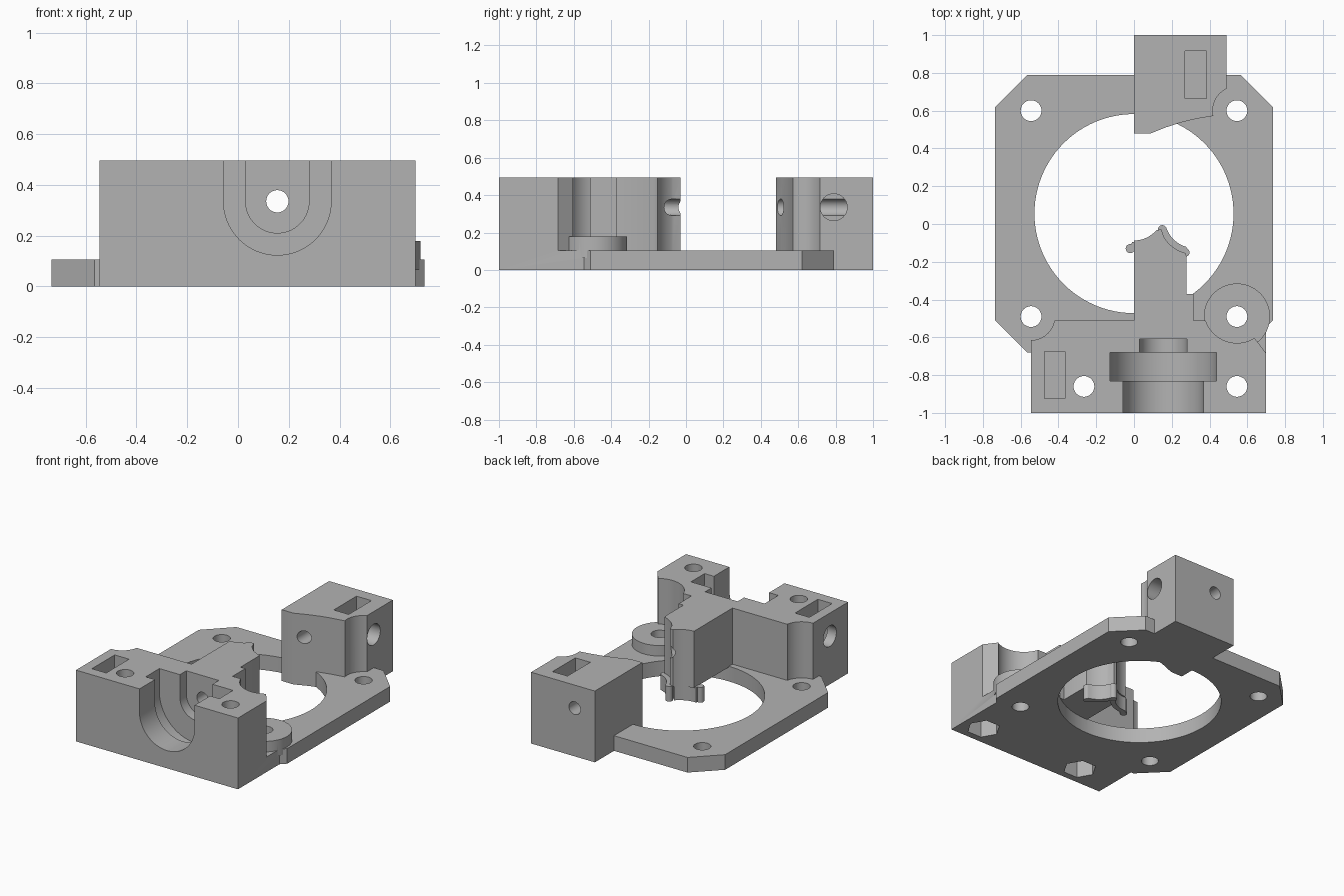
import bpy, bmesh
from math import sin, cos, pi, radians

cube = bpy.data.objects.get("Cube")
if cube:
    bpy.data.objects.remove(cube, do_unlink=True)

grey = bpy.data.materials.new("plain_grey")
grey.use_nodes = True
colour = (0.45, 0.45, 0.45, 1)
grey.diffuse_color = colour
grey.node_tree.nodes["Principled BSDF"].inputs["Base Color"].default_value = colour

TOP, DECK = 0.495, 0.105      # block height, plate thickness
AX, AZ = 0.155, 0.335         # shaft bore axis


def arc(cx, cy, r, a0=0, a1=360, n=64):
    """Points along an arc; a full circle leaves out its repeated end."""
    count = n if abs(a1 - a0) == 360 else n + 1
    angles = [radians(a0 + (a1 - a0) * i / n) for i in range(count)]
    return [(cx + r * cos(a), cy + r * sin(a)) for a in angles]


def rect(x0, x1, y0, y1):
    return [(x0, y0), (x1, y0), (x1, y1), (x0, y1)]


def prism(name, pts, lo, hi, axis="z"):
    """Extrude a flat outline along one axis."""
    place = {"z": lambda a, b, c: (a, b, c),
             "y": lambda a, b, c: (a, c, b),
             "x": lambda a, b, c: (c, a, b)}[axis]
    bm = bmesh.new()
    ends = [[bm.verts.new(place(a, b, c)) for a, b in pts] for c in (lo, hi)]
    bm.faces.new(ends[0])
    bm.faces.new(ends[1])
    n = len(pts)
    for i in range(n):
        j = (i + 1) % n
        bm.faces.new((ends[0][i], ends[0][j], ends[1][j], ends[1][i]))
    bmesh.ops.recalc_face_normals(bm, faces=bm.faces)
    mesh = bpy.data.meshes.new(name)
    bm.to_mesh(mesh)
    bm.free()
    mesh.materials.append(grey)
    obj = bpy.data.objects.new(name, mesh)
    bpy.context.collection.objects.link(obj)
    return obj


def combine(target, other, operation):
    mod = target.modifiers.new("combine", "BOOLEAN")
    mod.operation, mod.solver, mod.object = operation, "EXACT", other
    bpy.context.view_layer.objects.active = target
    bpy.ops.object.modifier_apply(modifier=mod.name)
    bpy.data.objects.remove(other, do_unlink=True)


def cut(target, pts, lo, hi, axis="z"):
    combine(target, prism("cutter", pts, lo, hi, axis), "DIFFERENCE")


# Base plate: chamfered square with a large round opening
plate = prism("mount_body", [
    (-0.565, 0.79), (0.565, 0.79), (0.735, 0.62), (0.735, -0.51),
    (0.565, -0.68), (-0.565, -0.68), (-0.735, -0.51), (-0.735, 0.62)], 0, DECK)
cut(plate, arc(0, 0.055, 0.527, n=96), -0.1, 0.3)

# Front block: clearances round the plate screws, chamfered rear corner
front = prism("front_block", rect(-0.545, 0.70, -1, -0.51), 0, TOP)
cut(front, arc(-0.545, -0.49, 0.125), DECK, 1)
cut(front, arc(0.545, -0.455, 0.175), DECK, 1)
cut(front, [(0.62, -0.58), (0.70, -0.685), (0.9, -0.685), (0.9, -0.4), (0.62, -0.4)],
    DECK, 1)

# Shaft support arm, widened at its root, with two scoops at its tip
arm = prism("support_arm", [
    (0, -0.55), (0.315, -0.55), (0.315, -0.37), (0.278, -0.37), (0.278, -0.17)]
    + arc(0.32, 0.03, 0.19, 255, 212, 16)
    + [(0.145, -0.03)]
    + arc(0, 0.07, 0.157, 320, 270, 16), DECK - 0.005, TOP)

# Rear block: scoop round the plate screw and a sweeping inner face
rear = prism("rear_block", [
    (0, 1), (0.49, 1), (0.49, 0.50), (0.42, 0.572), (0.33, 0.557),
    (0.25, 0.538), (0.17, 0.512), (0.09, 0.48), (0, 0.48)], 0, TOP)
cut(rear, arc(0.545, 0.60, 0.128), DECK, 1)

# Raised washer on the plate
washer = prism("screw_washer", arc(0.545, -0.49, 0.175), DECK - 0.04, 0.178)

for part in (front, arm, rear, washer):
    combine(plate, part, "UNION")


# Stepped bearing seats, open at the top, and the shaft bore
def seat(r, y0, y1):
    cut(plate, arc(AX, AZ, r, 180, 360, 40) + [(AX + r, 1), (AX - r, 1)], y0, y1, "y")


seat(0.212, -1.1, -0.80)
seat(0.283, -0.83, -0.68)
seat(0.125, -0.70, -0.61)
cut(plate, arc(AX, AZ, 0.044, n=32), -0.9, 1.1, "y")

# Plate screw holes
for x in (-0.545, 0.545):
    for y in (-0.49, 0.60):
        cut(plate, arc(x, y, 0.055, n=32), -0.1, 0.3)

# Front block screw holes with hexagonal nut pockets underneath
for x in (-0.265, 0.545):
    cut(plate, arc(x, -0.86, 0.055, n=32), -0.1, 1)
    cut(plate, arc(x, -0.86, 0.108, n=6), -0.1, 0.12)

# Nut slots and the side bolt holes that meet them
for x0, x1, y, a, b in ((-0.475, -0.365, -0.80, -0.7, -0.25),
                        (0.27, 0.385, 0.79, 0.15, 0.7)):
    cut(plate, rect(x0, x1, y - 0.125, y + 0.125), 0.21, 1)
    cut(plate, arc(y, AZ, 0.072, n=40), a, b, "x")

# Clip under the arm tip: two curved walls with rounded ends
clips = [
    prism("clip_wall_right", arc(0, 0.07, 0.198, 266, 317, 16)
          + arc(0, 0.07, 0.165, 317, 266, 16), 0, DECK),
    prism("clip_wall_left", arc(0.32, 0.03, 0.19, 255, 203, 16)
          + arc(0.32, 0.03, 0.157, 203, 255, 16), 0, DECK)]
for name, x, y in (("right", -0.02, -0.13), ("middle", 0.15, -0.03), ("left", 0.27, -0.15)):
    clips.append(prism("clip_end_" + name, arc(x, y, 0.024, n=20), 0, DECK))

# Smooth the curved walls, keep the edges crisp
for obj in [plate] + clips:
    bpy.ops.object.select_all(action="DESELECT")
    obj.select_set(True)
    bpy.context.view_layer.objects.active = obj
    bpy.ops.object.shade_smooth_by_angle(angle=radians(30))
